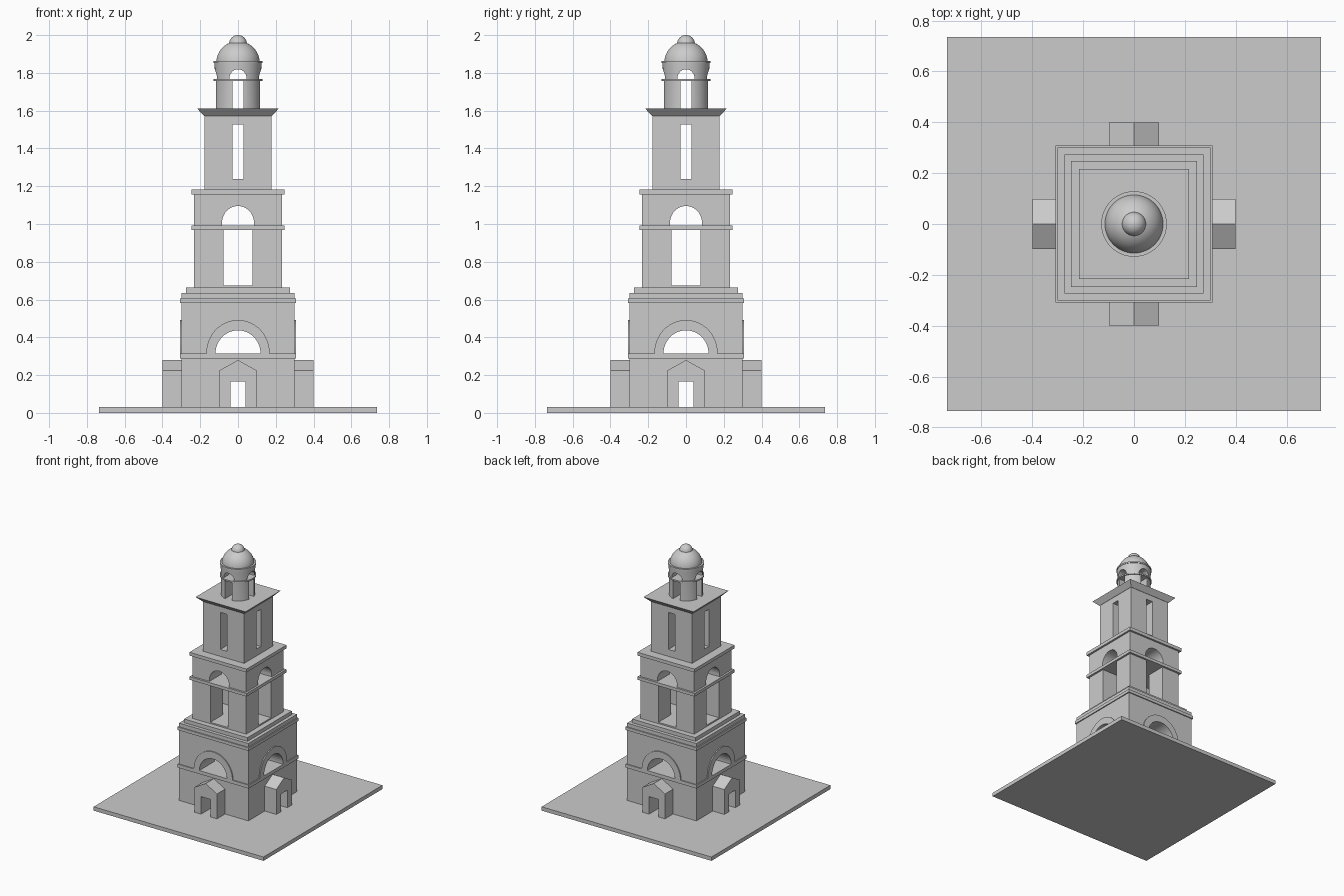
import bpy, bmesh, math
from mathutils import Matrix

if "Cube" in bpy.data.objects:
    bpy.data.objects.remove(bpy.data.objects["Cube"], do_unlink=True)

stone = bpy.data.materials.new("grey stone")
stone.use_nodes = True
stone.diffuse_color = (0.6, 0.6, 0.6, 1)
stone.node_tree.nodes["Principled BSDF"].inputs["Base Color"].default_value = (0.6, 0.6, 0.6, 1)


def finish(name, bm):
    bmesh.ops.recalc_face_normals(bm, faces=bm.faces)
    mesh = bpy.data.meshes.new(name)
    bm.to_mesh(mesh)
    bm.free()
    mesh.materials.append(stone)
    ob = bpy.data.objects.new(name, mesh)
    bpy.context.collection.objects.link(ob)
    return ob


def block(name, half, z0, z1, top_half=None):
    """Square slab centred on the axis, optionally flared."""
    bm = bmesh.new()
    bmesh.ops.create_cube(bm, size=2)
    for v in bm.verts:
        top = v.co.z > 0
        h = top_half if top and top_half else half
        v.co = (v.co.x * h, v.co.y * h, z1 if top else z0)
    return finish(name, bm)


def prism(name, outline, y0, y1, turn=0):
    """Extrude an x-z outline along y, then turn it about the axis."""
    bm = bmesh.new()
    face = bm.faces.new([bm.verts.new((x, y0, z)) for x, z in outline])
    side = bmesh.ops.extrude_face_region(bm, geom=[face])
    moved = [v for v in side["geom"] if isinstance(v, bmesh.types.BMVert)]
    bmesh.ops.translate(bm, verts=moved, vec=(0, y1 - y0, 0))
    bm.transform(Matrix.Rotation(math.radians(turn), 4, "Z"))
    return finish(name, bm)


def lathe(name, profile, steps=48):
    """Spin an r-z profile about the axis."""
    bm = bmesh.new()
    vs = [bm.verts.new((r, 0, z)) for r, z in profile]
    es = [bm.edges.new(pair) for pair in zip(vs, vs[1:])]
    bmesh.ops.spin(bm, geom=vs + es, cent=(0, 0, 0), axis=(0, 0, 1),
                   angle=math.tau, steps=steps)
    bmesh.ops.remove_doubles(bm, verts=bm.verts, dist=1e-5)
    return finish(name, bm)


def activate(ob):
    bpy.ops.object.select_all(action="DESELECT")
    ob.select_set(True)
    bpy.context.view_layer.objects.active = ob


def smooth(ob):
    activate(ob)
    bpy.ops.object.shade_smooth_by_angle(angle=math.radians(35))


def arc(rx, rz, z, n=24):
    return [(rx * math.cos(math.pi * i / n), z + rz * math.sin(math.pi * i / n))
            for i in range(n + 1)]


def rect(half, z0, z1):
    return [(-half, z0), (half, z0), (half, z1), (-half, z1)]


def arch(rx, rz, z, sill):
    return [(-rx, sill), (rx, sill)] + arc(rx, rz, z)


def pierce(ob, outline):
    """Cut an opening right through along both horizontal axes."""
    for turn in (0, 90):
        cutter = prism("opening_cutter", outline, -1, 1, turn)
        cutter.hide_render = True
        activate(ob)
        mod = ob.modifiers.new("opening", "BOOLEAN")
        mod.operation = "DIFFERENCE"
        mod.solver = "EXACT"
        mod.object = cutter
        bpy.ops.object.modifier_apply(modifier=mod.name)
        bpy.data.objects.remove(cutter, do_unlink=True)


# Ground slab
block("plinth", 0.735, 0, 0.03)

# Lower storey with doorways and broad arches
door = rect(0.04, 0.02, 0.167)
lower = block("lower_storey", 0.3, 0.03, 0.635)
pierce(lower, door)
pierce(lower, arch(0.119, 0.122, 0.315, 0.3))
block("lower_ledge", 0.308, 0.288, 0.315)
block("lower_cornice", 0.308, 0.582, 0.606)
block("upper_step", 0.274, 0.63, 0.664)

# Gabled porches and arch surrounds on all four sides
gable = rect(0.098, 0.03, 0.225)
gable.insert(3, (0, 0.28))
surround = arc(0.168, 0.177, 0.315) + arc(0.119, 0.122, 0.315)[::-1]
for side, turn in zip(("front", "left", "back", "right"), (0, 90, 180, 270)):
    porch = prism(side + "_porch", gable, -0.4, -0.29, turn)
    pierce(porch, door)
    prism(side + "_arch_surround", surround, -0.308, -0.29, turn)

# Middle storey: tall openings, ledge, then arches
middle = block("middle_storey", 0.232, 0.66, 1.16)
pierce(middle, rect(0.077, 0.675, 0.98))
pierce(middle, arch(0.085, 0.09, 1.005, 0.98))
block("middle_ledge", 0.247, 0.968, 0.992)
block("middle_cornice", 0.247, 1.157, 1.183)

# Upper storey with slot windows and flared roof slab
upper = block("upper_storey", 0.178, 1.18, 1.575)
pierce(upper, rect(0.028, 1.237, 1.527))
block("roof_slab", 0.18, 1.573, 1.611, top_half=0.216)

# Round lantern
drum = lathe("lantern_drum", [(0, 1.609), (0.12, 1.609), (0.12, 1.78),
                              (0.123, 1.82), (0.125, 1.86), (0, 1.86)])
pierce(drum, rect(0.029, 1.6, 1.762))
pierce(drum, arch(0.045, 0.047, 1.772, 1.762))
smooth(drum)
for name, z0, z1 in (("lantern_lower_ring", 1.757, 1.768),
                     ("lantern_upper_ring", 1.852, 1.863)):
    smooth(lathe(name, [(0, z0), (0.129, z0), (0.129, z1), (0, z1)]))


# Dome and finial
def dome(name, r, z, steps=16):
    curve = [(r * math.cos(math.pi / 2 * i / steps), z + r * math.sin(math.pi / 2 * i / steps))
             for i in range(steps)]
    smooth(lathe(name, [(0, z)] + curve + [(0, z + r)]))


dome("dome", 0.115, 1.853)
dome("finial", 0.047, 1.953)
